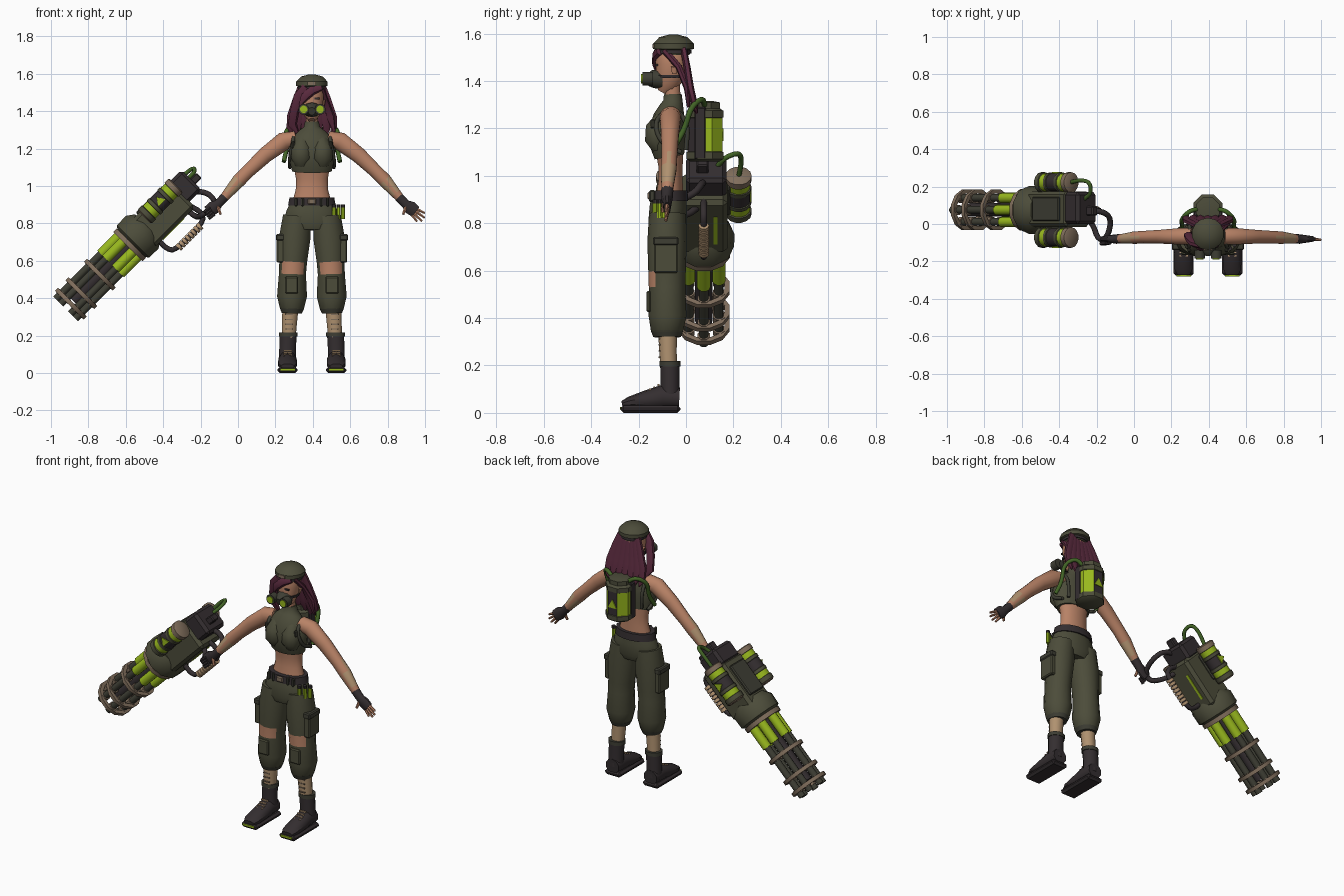
import bpy, bmesh, math
from mathutils import Vector, Matrix

cube = bpy.data.objects.get("Cube")
if cube:
    bpy.data.objects.remove(cube)


def linear(channel):
    channel /= 255
    return channel / 12.92 if channel <= 0.04045 else ((channel + 0.055) / 1.055) ** 2.4


def make_material(name, rgb):
    material = bpy.data.materials.new(name)
    material.use_nodes = True
    colour = [linear(c) for c in rgb] + [1]
    material.diffuse_color = colour
    material.node_tree.nodes["Principled BSDF"].inputs["Base Color"].default_value = colour
    return material


PALETTE = {name: make_material(name, rgb) for name, rgb in {
    "olive": (76, 76, 58), "skin": (184, 130, 102), "hair": (90, 42, 62), "charcoal": (52, 46, 48),
    "acid_green": (152, 184, 30), "bronze": (128, 110, 92), "wrap": (176, 146, 112),
    "hose_green": (66, 100, 38), "gunmetal": (62, 62, 52)}.items()}

# Body frame, and gun frame with its axis along local z
BODY = Matrix.Translation((0.395, 0, 0))
GUN = Matrix.Translation((-0.915, 0.075, 0.35)) @ Matrix.Rotation(math.radians(45), 4, "Y")
FORWARD = Matrix.Rotation(math.radians(90), 4, "X")


def finish(bm, name, mats, frame=BODY, rule=None, smooth=True):
    bmesh.ops.remove_doubles(bm, verts=bm.verts, dist=0.00005)
    bmesh.ops.recalc_face_normals(bm, faces=bm.faces)
    bm.normal_update()
    if rule:
        for face in bm.faces:
            face.material_index = int(rule(face.calc_center_median(), face.normal))
    bm.transform(frame)
    mesh = bpy.data.meshes.new(name)
    bm.to_mesh(mesh)
    bm.free()
    for mat in mats.split():
        mesh.materials.append(PALETTE[mat])
    obj = bpy.data.objects.new(name, mesh)
    bpy.context.collection.objects.link(obj)
    if smooth:
        bpy.context.view_layer.objects.active = obj
        bpy.ops.object.select_all(action="DESELECT")
        obj.select_set(True)
        bpy.ops.object.shade_smooth_by_angle(angle=math.radians(42))
    return obj


def skin_rings(rings, caps=True):
    bm = bmesh.new()
    loops = [[bm.verts.new(p) for p in ring] for ring in rings]
    count = len(loops[0])
    for low, high in zip(loops, loops[1:]):
        for i in range(count):
            j = (i + 1) % count
            bm.faces.new((low[i], low[j], high[j], high[i]))
    if caps:
        bm.faces.new(loops[0])
        bm.faces.new(loops[-1])
    return bm


def loft(name, sections, mats, sides=12, frame=BODY, rule=None):
    """Elliptical sections (x, y, z, half width, half depth) along a path."""
    points = [Vector(s[:3]) for s in sections]
    rings = []
    for i, (x, y, z, wide, deep) in enumerate(sections):
        along = (points[min(i + 1, len(points) - 1)] - points[max(i - 1, 0)]).normalized()
        ref = Vector((0, 0, 1)) if abs(along.y) > 0.8 else Vector((0, 1, 0))
        side = ref.cross(along).normalized()
        up = along.cross(side)
        turns = [2 * math.pi * (k + 0.5) / sides for k in range(sides)]
        rings.append([points[i] + side * wide * math.cos(t) + up * deep * math.sin(t) for t in turns])
    return finish(skin_rings(rings), name, mats, frame, rule)


def lathe(name, profile, mats, sides=16, frame=BODY, rule=None):
    """Revolve (radius, height) points about local z."""
    turns = [2 * math.pi * (k + 0.5) / sides for k in range(sides)]
    rings = [[Vector((r * math.cos(t), r * math.sin(t), z)) for t in turns] for r, z in profile]
    return finish(skin_rings(rings, profile[0] != profile[-1]), name, mats, frame, rule)


def rod(name, centre, radius, height, mat, sides=12, frame=BODY, turn=Matrix()):
    half = height / 2
    lathe(name, [(radius, -half), (radius, half)], mat, sides, frame @ Matrix.Translation(centre) @ turn)


def hoop(name, z, inner, outer, height, mat, sides, frame):
    low, high = z - height / 2, z + height / 2
    lathe(name, [(inner, low), (outer, low), (outer, high), (inner, high), (inner, low)], mat, sides, frame)


def box(name, centre, size, mat, frame=BODY, bevel=0.006):
    bm = bmesh.new()
    bmesh.ops.create_cube(bm, size=1, matrix=Matrix.Translation(centre) @ Matrix.Diagonal((*size, 1)))
    if bevel:
        bmesh.ops.bevel(bm, geom=bm.edges[:], offset=bevel, segments=1, affect="EDGES")
    finish(bm, name, mat, frame, smooth=False)


def tube(name, points, radius, mat, frame=BODY):
    """Round hose through smoothed points."""
    pts = [Vector(p) for p in points]
    for _ in range(2):
        cut = [a.lerp(b, f) for a, b in zip(pts, pts[1:]) for f in (0.25, 0.75)]
        pts = [pts[0]] + cut + [pts[-1]]
    curve = bpy.data.curves.new(name, "CURVE")
    curve.dimensions, curve.bevel_depth, curve.bevel_resolution = "3D", radius, 2
    curve.use_fill_caps = True
    spline = curve.splines.new("POLY")
    spline.points.add(len(pts) - 1)
    for target, p in zip(spline.points, pts):
        target.co = (*(frame @ p), 1)
    curve.materials.append(PALETTE[mat])
    obj = bpy.data.objects.new(name, curve)
    bpy.context.collection.objects.link(obj)
    bpy.ops.object.select_all(action="DESELECT")
    bpy.context.view_layer.objects.active = obj
    obj.select_set(True)
    bpy.ops.object.convert(target="MESH")


# Torso
loft("midriff", [(0, -.07, .9, .11, .06), (0, -.065, .98, .088, .052), (0, -.065, 1.04, .087, .052),
                 (0, -.07, 1.11, .1, .06)], "skin", 16)
loft("crop_top", [(0, -.07, 1.08, .108, .064), (0, -.078, 1.13, .12, .076), (0, -.08, 1.19, .13, .08),
                  (0, -.07, 1.25, .112, .068), (0, -.06, 1.29, .075, .052), (0, -.055, 1.315, .044, .042),
                  (0, -.056, 1.345, .038, .038)], "olive", 16)
loft("neck", [(0, -.055, 1.3, .033, .033), (0, -.06, 1.4, .034, .036)], "skin")
for s in (-1, 1):
    loft("bust", [(s * .055, -.112, 1.11, .035, .03), (s * .056, -.122, 1.15, .057, .053),
                  (s * .056, -.118, 1.2, .055, .054), (s * .05, -.1, 1.25, .035, .03)], "olive")
    box("chest_clip", (s * .1, -.14, 1.22), (.018, .02, .04), "gunmetal")

# Head, mask and cap
loft("head", [(0, -.1, 1.352, .018, .02), (0, -.084, 1.38, .042, .048), (0, -.068, 1.42, .057, .061),
              (0, -.062, 1.47, .064, .068), (0, -.058, 1.52, .062, .068), (0, -.055, 1.56, .04, .045)], "skin", 16)
loft("mask", [(0, -.1, 1.408, .05, .042), (0, -.14, 1.408, .042, .038), (0, -.165, 1.4, .02, .022)], "gunmetal", 10)
loft("mask_strap", [(0, -.066, 1.412, .061, .066), (0, -.066, 1.426, .063, .068)], "charcoal", 16)
for s in (-1, 1):
    rod("mask_filter", (s * .044, -.162, 1.41), .029, .045, "gunmetal", 12, turn=FORWARD)
    rod("filter_lens", (s * .044, -.186, 1.41), .02, .006, "acid_green", 12, turn=FORWARD)
    box("eye", (s * .027, -.124, 1.468), (.026, .012, .009), "charcoal", bevel=0)
    loft("ear", [(s * .062, -.05, 1.43, .006, .01), (s * .067, -.048, 1.46, .008, .016)], "skin", 8)
CAP = BODY @ Matrix.Translation((0, -.053, 1.5))
lathe("cap", [(.068, .01), (.072, .032), (.086, .036), (.086, .058), (.06, .085), (.02, .096)], "olive", 14, CAP)
hoop("cap_band", .024, .066, .076, .014, "charcoal", 14, CAP)
box("cap_badge", (0, -.138, 1.548), (.045, .008, .018), "bronze", bevel=0)

# Hair strands
for i in range(7):
    x = (i - 3) / 3
    loft("back_hair", [(x * .055, -.01, 1.535, .022, .014), (x * .08, .004, 1.46, .027, .015),
                       (x * .11, .018, 1.37, .027, .016), (x * .118, .036, 1.3, .02, .014),
                       (x * .105, .046, 1.265 - .012 * (i % 2), .004, .004)], "hair", 6)
loft("side_hair_right", [(-.03, -.118, 1.53, .025, .016), (-.07, -.105, 1.48, .03, .02), (-.093, -.085, 1.4, .026, .02),
                         (-.105, -.06, 1.33, .026, .018), (-.07, -.05, 1.27, .006, .006)], "hair", 7)
loft("fringe", [(.05, -.11, 1.525, .015, .016), (0, -.128, 1.51, .025, .014), (-.04, -.13, 1.475, .024, .014),
                (-.065, -.12, 1.43, .006, .006)], "hair", 7)
loft("side_hair_left", [(.05, -.09, 1.53, .018, .016), (.073, -.03, 1.46, .014, .014), (.1, .005, 1.37, .024, .014),
                        (.12, .01, 1.29, .006, .006)], "hair", 7)

# Arms, gloves and fingers
for s in (-1, 1):
    loft("arm", [(s * .085, -.065, 1.255, .04, .045), (s * .15, -.066, 1.24, .051, .045),
                 (s * .25, -.068, 1.165, .044, .038), (s * .34, -.07, 1.08, .037, .034), (s * .39, -.073, 1.03, .038, .034),
                 (s * .45, -.078, .96, .028, .027), (s * .485, -.08, .92, .022, .022)], "skin wrap", 12,
         rule=lambda c, n: .39 < abs(c.x) < .45 and abs(n.y) < .95)
    loft("glove", [(s * .465, -.079, .942, .026, .026), (s * .5, -.08, .905, .025, .024),
                   (s * .525, -.08, .885, .038, .02), (s * .555, -.08, .862, .034, .016)], "charcoal", 10)
tips = [(.604, .855), (.603, .83), (.588, .812), (.562, .81)]
for i, (x, z) in enumerate(tips):
    loft("left_finger", [(.562 - .009 * i, -.08, .876 - .01 * i, .009, .01), (x, -.085, z, .006, .006)], "skin", 6)
    loft("right_finger", [(-.545 + .008 * i, -.1, .885 - .012 * i, .009, .01),
                          (-.575 + .008 * i, -.105, .86 - .012 * i, .008, .01)], "charcoal", 6)
for s in (-1, 1):
    loft("thumb", [(s * .505, -.09, .895, .011, .011), (s * .488, -.1, .848, .007, .007)], "skin", 6)

# Trousers with torn knees, belt and pouches
loft("trouser_hips", [(0, -.072, .93, .108, .072), (0, -.075, .87, .138, .08), (0, -.078, .8, .155, .083),
                      (0, -.08, .765, .12, .07)], "olive", 16)
loft("belt", [(0, -.072, .895, .13, .083), (0, -.072, .938, .122, .08)], "charcoal", 16)
box("belt_buckle", (0, -.155, .917), (.045, .014, .034), "bronze")
for x in (-.085, -.05, .05, .085):
    box("belt_loop", (x, -.143, .915), (.014, .026, .05), "gunmetal")
for i in range(3):
    rod("hip_canister", (.118 + .024 * i, -.13 + .018 * i, .855), .0115, .065, "acid_green", 8)
    rod("canister_cap", (.118 + .024 * i, -.13 + .018 * i, .892), .012, .016, "charcoal", 8)
for s in (-1, 1):
    loft("trouser_leg", [(s * .105, -.078, .325, .05, .055), (s * .106, -.08, .345, .066, .068),
                         (s * .106, -.078, .41, .082, .08), (s * .104, -.08, .53, .074, .077),
                         (s * .1, -.08, .595, .076, .079), (s * .092, -.08, .72, .086, .083),
                         (s * .08, -.078, .84, .076, .078)], "olive skin", 14,
         rule=lambda c, n: .53 < c.z < .595 and n.y < -.6)
    loft("trouser_cuff", [(s * .108, -.08, .32, .055, .058), (s * .107, -.08, .345, .066, .068)], "gunmetal", 14)
    box("cargo_pocket", (s * .168, -.085, .665), (.04, .1, .15), "olive")
    box("pocket_flap", (s * .17, -.085, .725), (.046, .108, .035), "gunmetal")
    box("knee_pad", (s * .108, -.157, .47), (.07, .018, .09), "olive")

    # Wrapped shins and boots
    foot = s * .13
    loft("shin", [(s * .125, -.072, .17, .037, .036), (s * .12, -.076, .26, .041, .038),
                  (s * .114, -.078, .36, .045, .042)], "wrap")
    for k in range(4):
        box("shin_lacing", (s * .121, -.112, .235 + .026 * k), (.04, .01, .006), "bronze", bevel=0)
    loft("boot_shaft", [(foot, -.067, .06, .047, .042), (foot, -.067, .13, .046, .041),
                        (foot * .97, -.068, .215, .047, .043)], "charcoal")
    loft("boot_cuff", [(foot * .97, -.068, .195, .052, .046), (foot * .97, -.068, .218, .052, .046)], "gunmetal")
    loft("boot_foot", [(foot, -.028, .062, .046, .045), (foot, -.1, .066, .05, .052), (foot, -.17, .052, .053, .042),
                       (foot, -.24, .042, .05, .026), (foot, -.27, .036, .036, .014)], "charcoal", 10)
    box("boot_sole", (foot, -.15, .016), (.108, .252, .032), "charcoal", bevel=.012)
    box("sole_stripe", (foot, -.276, .02), (.078, .007, .01), "acid_green", bevel=0)
    for k in range(4):
        box("boot_lace", (foot, -.116 - .018 * k, .118 - .01 * k), (.046, .007, .008), "wrap", bevel=0)

# Backpack tank with green side windows
PACK = BODY @ Matrix.Translation((0, .08, 1.06))
lathe("pack_tank", [(.066, 0), (.084, .012), (.084, .04), (.08, .042), (.08, .185), (.084, .187),
                    (.084, .215), (.068, .225), (.068, .25), (.04, .255)], "olive charcoal acid_green", 8, PACK,
      lambda c, n: 0 if not .05 < c.z < .18 else 2 if abs(n.x) > .4 and n.y > -.2 else 1)
for s in (-1, 1):
    box("pack_rail", (s * .066, .06, 1.18), (.024, .05, .22), "charcoal")
    tube("pack_hose", [(s * .05, .08, 1.295), (s * .1, .07, 1.33), (s * .145, .02, 1.29), (s * .135, -.005, 1.2),
                       (s * .15, -.045, 1.13)], .012, "hose_green")
    tube("shoulder_strap", [(s * .09, .0, 1.11), (s * .1, .01, 1.22), (s * .095, -.05, 1.29), (s * .1, -.135, 1.24),
                            (s * .12, -.11, 1.14), (s * .118, -.02, 1.1)], .01, "gunmetal")
rod("pack_sign", (0, .156, 1.165), .034, .006, "acid_green", 3, turn=FORWARD @ Matrix.Rotation(math.radians(30), 4, "Z"))

# Rotary gun: barrels, collars and rings
for i in range(6):
    angle = math.radians(60 * i)
    x, y = .074 * math.cos(angle), .074 * math.sin(angle)
    rod("barrel", (x, y, .24), .02, .5, "gunmetal", 10, GUN)
    rod("barrel_jacket", (x, y, .4), .028, .14, "acid_green", 10, GUN)
    for z in (.03, .11, .25):
        rod("barrel_collar", (x, y, z), .028, .026, "bronze", 8, GUN)
rod("barrel_core", (0, 0, .26), .036, .42, "charcoal", 10, GUN)
for z in (.03, .11, .25):
    hoop("barrel_ring", z, .09, .112, .022, "bronze", 12, GUN)
hoop("rear_barrel_ring", .475, .02, .115, .026, "bronze", 12, GUN)

# Gun housing
lathe("gun_flange", [(.1, .48), (.128, .5), (.13, .57), (.1, .61)], "olive", 10, GUN)
box("gun_body", (.01, .005, .71), (.19, .19, .31), "olive", GUN, .018)
box("gun_rear_block", (-.012, .01, .9), (.15, .172, .11), "charcoal", GUN, .016)
box("gun_top_plate", (-.09, .005, .72), (.02, .13, .2), "gunmetal", GUN)
box("gun_under_stripe", (.106, .05, .7), (.006, .016, .16), "acid_green", GUN, 0)

# Side tanks with signs
for s in (-1, 1):
    TANK = GUN @ Matrix.Translation((-.05, s * .147, .635))
    lathe("side_tank", [(.045, 0), (.055, .008), (.055, .035), (.049, .037), (.049, .07), (.054, .072), (.054, .09),
                        (.05, .092), (.05, .15), (.054, .152), (.054, .17), (.049, .172), (.049, .205),
                        (.055, .207), (.055, .235), (.047, .24)], "olive bronze acid_green charcoal", 14, TANK,
          lambda c, n: 1 if c.z < .008 or c.z > .207 else 2 if .037 < c.z < .07 or .172 < c.z < .205
          else 3 if .092 < c.z < .15 else 0)
    rod("tank_sign", (0, s * .052, .121), .032, .006, "acid_green", 3, TANK, FORWARD)
    box("tank_bracket", (.02, -s * .05, .12), (.05, .03, .16), "gunmetal", TANK)
tube("gun_hose", [(-.05, .147, .86), (-.06, .16, .95), (-.05, .15, 1.01), (-.03, .09, 1.0), (-.03, .06, .95)],
     .011, "hose_green", GUN)

# Rear handle and ribbed fore grip
tube("rear_handle", [(-.27, .07, .97), (-.17, .07, .97), (-.12, .03, .92), (-.14, -.07, .885), (-.19, -.09, .845),
                     (-.22, .0, .83), (-.27, .05, .87)], .015, "charcoal", Matrix())
box("handle_mount", (.0, -.005, .97), (.04, .05, .06), "charcoal", GUN)
tube("fore_grip_bracket", [(.09, 0, .6), (.16, 0, .6), (.195, 0, .63), (.195, 0, .84), (.15, 0, .87), (.08, 0, .85)],
     .014, "charcoal", GUN)
for k in range(8):
    rod("grip_rib", (.195, 0, .655 + .022 * k), .022, .017, "wrap", 10, GUN)
